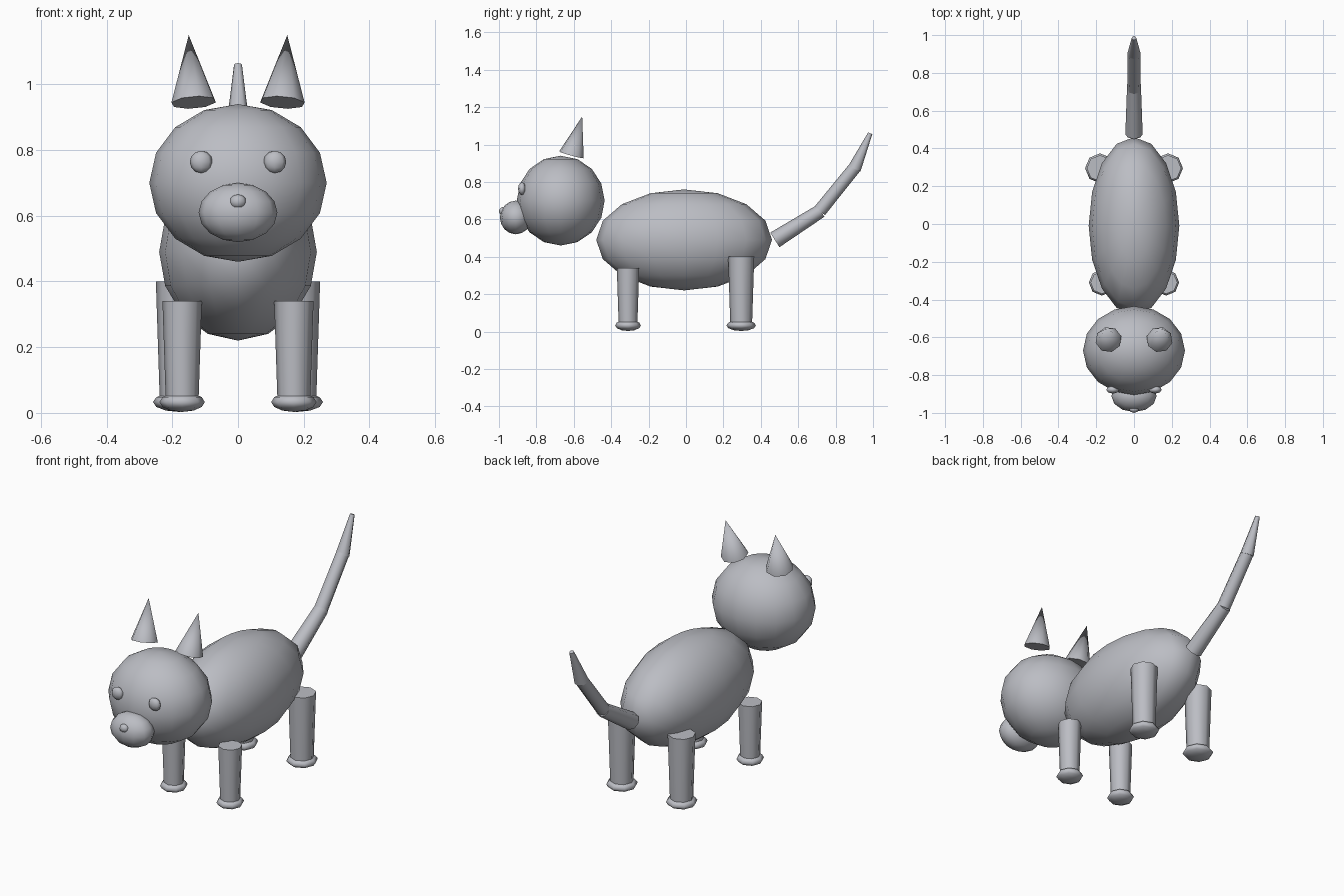
import bpy
import math
from mathutils import Vector

if "Cube" in bpy.data.objects:
    bpy.data.objects.remove(bpy.data.objects["Cube"])

grey = bpy.data.materials.new("soft_grey")
grey.diffuse_color = (0.5, 0.51, 0.55, 1)
grey.use_nodes = True
grey.node_tree.nodes["Principled BSDF"].inputs["Base Color"].default_value = grey.diffuse_color


def finish(name):
    ob = bpy.context.object
    ob.name = name
    ob.data.materials.append(grey)
    return ob


def ball(name, centre, radii, segments=16, rings=8):
    bpy.ops.mesh.primitive_uv_sphere_add(segments=segments, ring_count=rings,
                                         radius=1, location=centre)
    ob = finish(name)
    ob.scale = radii
    bpy.ops.object.transform_apply(location=False, rotation=False, scale=True)
    bpy.ops.object.shade_smooth()
    return ob


def taper(name, start, end, r1, r2, sides=8):
    """Capped cone or tapered cylinder between two points."""
    a, b = Vector(start), Vector(end)
    bpy.ops.mesh.primitive_cone_add(vertices=sides, radius1=r1, radius2=r2,
                                    depth=(b - a).length, location=(a + b) / 2)
    ob = finish(name)
    ob.rotation_euler = (b - a).to_track_quat('Z', 'Y').to_euler()
    bpy.ops.object.shade_smooth_by_angle(angle=math.radians(50))
    return ob


# Body and head
ball("body", (0, -0.01, 0.49), (0.24, 0.47, 0.27))
ball("head", (0, -0.67, 0.70), (0.27, 0.235, 0.24))
ball("muzzle", (0, -0.91, 0.61), (0.12, 0.085, 0.09), 12, 8)
ball("nose", (0, -0.98, 0.643), (0.026, 0.02, 0.022), 8, 6)

for side, s in (("left", 1), ("right", -1)):
    # Eyes and ears
    ball(side + "_eye", (s * 0.112, -0.877, 0.764), (0.035, 0.021, 0.034), 8, 6)
    taper(side + "_ear", (s * 0.135, -0.612, 0.945), (s * 0.15, -0.555, 1.15), 0.07, 0)
    # Legs and paws
    for end, x, y, top, r in (("front", 0.17, -0.31, 0.34, 0.06),
                              ("rear", 0.18, 0.295, 0.40, 0.07)):
        taper(f"{side}_{end}_leg", (s * x, y, 0.035), (s * x, y, top), r * 0.83, r)
        ball(f"{side}_{end}_paw", (s * x, y, 0.033), (r + 0.009, r + 0.009, 0.03), 8, 6)

# Tail in three tapering pieces
taper("tail_base", (0, 0.475, 0.49), (0, 0.72, 0.645), 0.046, 0.037)
taper("tail_middle", (0, 0.715, 0.645), (0, 0.905, 0.88), 0.036, 0.034)
taper("tail_tip", (0, 0.90, 0.87), (0, 0.985, 1.06), 0.036, 0.012)
